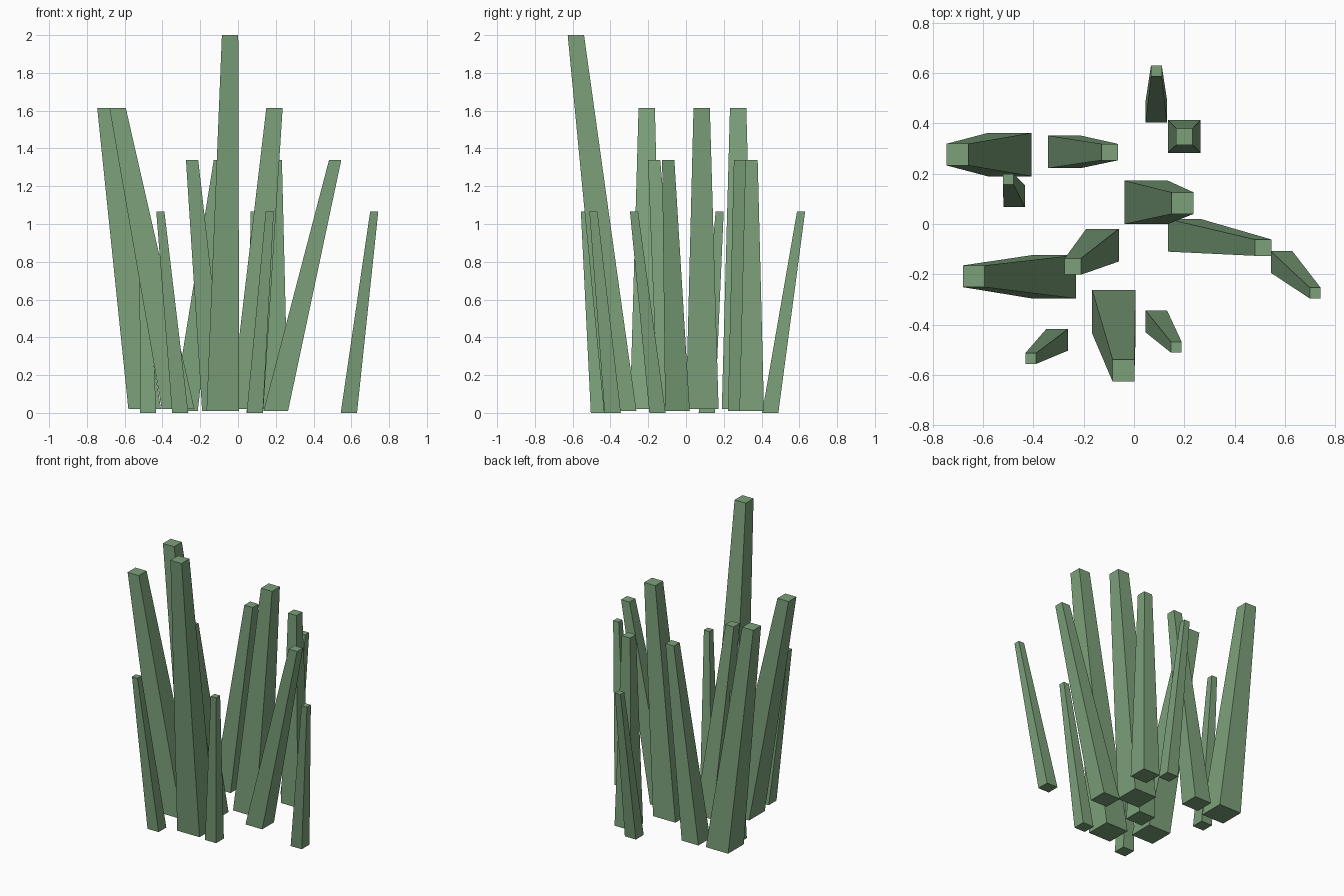
import bpy, bmesh

if "Cube" in bpy.data.objects:
    bpy.data.objects.remove(bpy.data.objects["Cube"])

green = bpy.data.materials.new("grass green")
green.diffuse_color = (0.2, 0.355, 0.195, 1)
green.use_nodes = True
green.node_tree.nodes["Principled BSDF"].inputs["Base Color"].default_value = green.diffuse_color


def blade(name, base, tip, base_width, z0, z1):
    """Four-sided leaning blade, tapering to half width at a flat tip."""
    bm = bmesh.new()
    rings = []
    for (cx, cy), h, z in ((base, base_width / 2, z0), (tip, base_width / 4, z1)):
        rings.append([bm.verts.new((cx + sx * h, cy + sy * h, z))
                      for sx, sy in ((-1, -1), (1, -1), (1, 1), (-1, 1))])
    low, high = rings
    bm.faces.new(low[::-1])
    bm.faces.new(high)
    for i in range(4):
        j = (i + 1) % 4
        bm.faces.new((low[i], low[j], high[j], high[i]))
    mesh = bpy.data.meshes.new(name)
    bm.to_mesh(mesh)
    bm.free()
    mesh.materials.append(green)
    bpy.context.collection.objects.link(bpy.data.objects.new(name, mesh))


# Size groups: base width, bottom z, top z, list of (base centre, tip centre)
groups = {
    "tallest_blade": (0.173, 0.01, 2.0, [
        ((-0.08, -0.349), (-0.042, -0.583))]),
    "tall_blade": (0.173, 0.02, 1.613, [
        ((-0.494, 0.276), (-0.702, 0.276)),
        ((-0.317, -0.21), (-0.637, -0.208)),
        ((0.048, 0.086), (0.193, 0.083))]),
    "medium_blade": (0.13, 0.01, 1.338, [
        ((-0.278, 0.287), (-0.096, 0.286)),
        ((0.2, 0.348), (0.2, 0.347)),
        ((0.2, -0.045), (0.514, -0.094)),
        ((-0.125, -0.084), (-0.243, -0.169))]),
    "short_blade": (0.086, 0.0, 1.065, [
        ((0.089, 0.446), (0.089, 0.609)),
        ((-0.476, 0.11), (-0.5, 0.178)),
        ((0.587, -0.151), (0.721, -0.275)),
        ((0.089, -0.388), (0.168, -0.49)),
        ((-0.306, -0.461), (-0.411, -0.535))]),
}
for name, (width, z0, z1, blades) in groups.items():
    for i, (base, tip) in enumerate(blades, 1):
        blade(f"{name}_{i}", base, tip, width, z0, z1)
